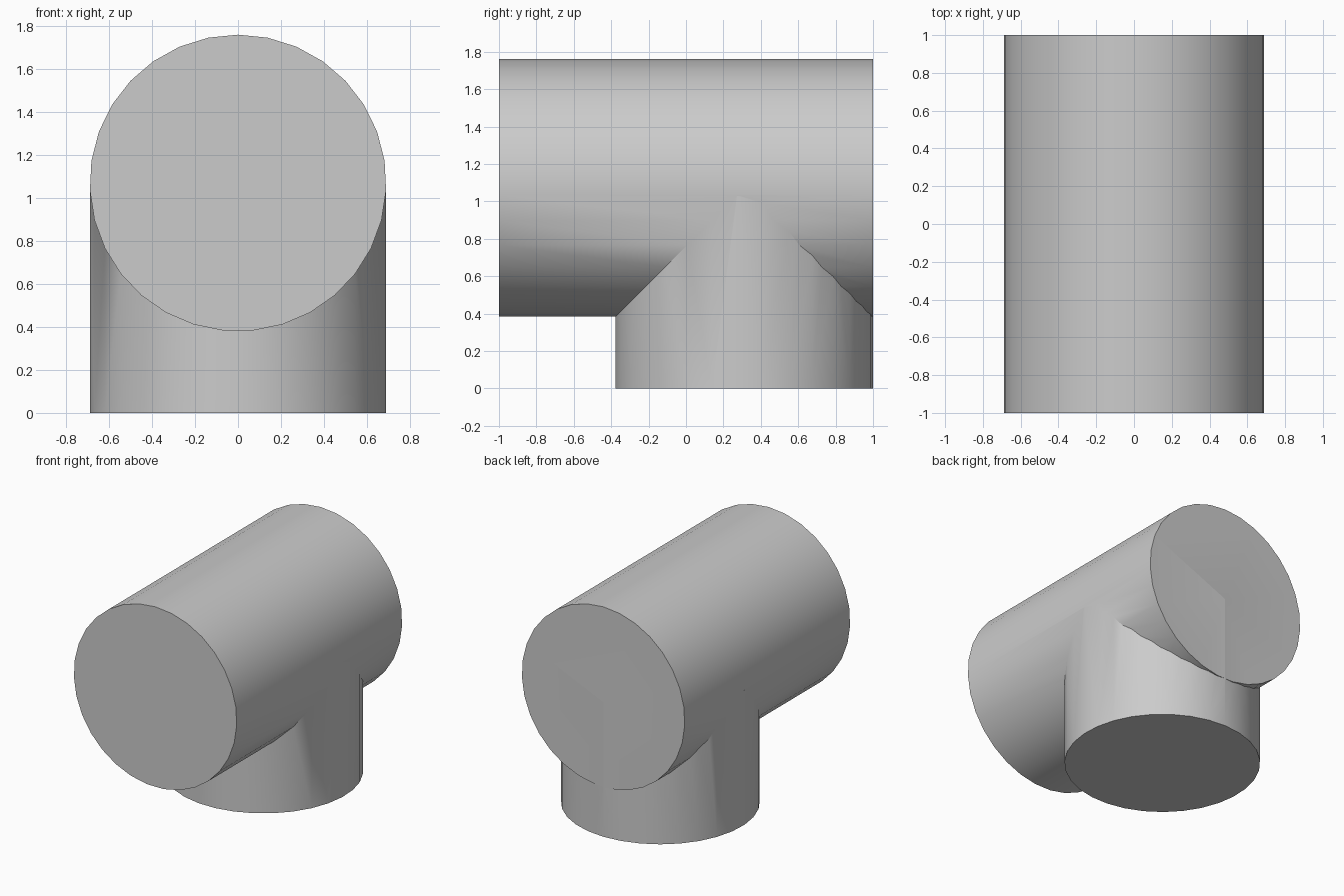
import bpy
import math
from mathutils import Matrix

cube = bpy.data.objects.get("Cube")
if cube:
    bpy.data.objects.remove(cube, do_unlink=True)

RADIUS = 0.69
SIDES = 31
AXIS_Z = 1.07      # height of the main pipe's axis
BRANCH_Y = 0.31    # position of the branch's axis

# Plain grey surface
grey = bpy.data.materials.new("plain grey")
grey.use_nodes = True
colour = (0.6, 0.6, 0.6, 1)
grey.diffuse_color = colour
grey.node_tree.nodes["Principled BSDF"].inputs["Base Color"].default_value = colour


def pipe(name, depth, matrix):
    bpy.ops.mesh.primitive_cylinder_add(vertices=SIDES, radius=RADIUS, depth=depth)
    obj = bpy.context.object
    obj.name = name
    obj.data.transform(matrix)
    obj.data.materials.append(grey)
    return obj


# Main pipe along y, with a corner of its outline at the top
main_pipe = pipe("tee_pipe", 2,
                 Matrix.Translation((0, 0, AXIS_Z)) @ Matrix.Rotation(math.pi / 2, 4, 'X'))

# Upright branch, reaching up to the main pipe's widest line
height = 1.03
branch = pipe("branch_pipe", height, Matrix.Translation((0, BRANCH_Y, height / 2)))

# Weld the branch into the main pipe
union = main_pipe.modifiers.new("weld", 'BOOLEAN')
union.operation = 'UNION'
union.solver = 'EXACT'
union.object = branch
bpy.ops.object.select_all(action='DESELECT')
main_pipe.select_set(True)
bpy.context.view_layer.objects.active = main_pipe
bpy.ops.object.modifier_apply(modifier=union.name)
bpy.data.objects.remove(branch, do_unlink=True)

# Rounded walls, crisp ends and joint
bpy.ops.object.shade_smooth_by_angle(angle=math.radians(30))
